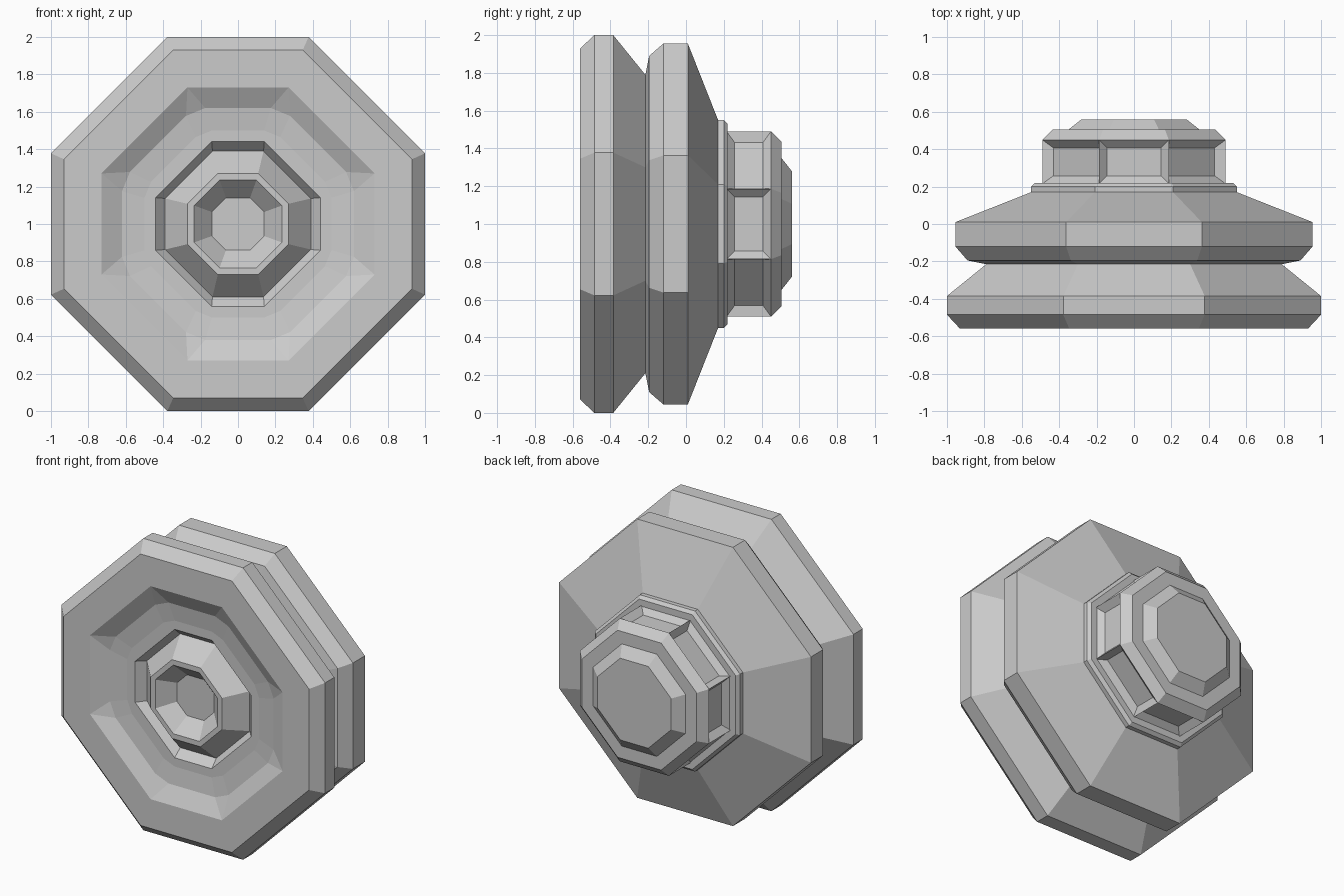
import bpy, bmesh

if "Cube" in bpy.data.objects:
    bpy.data.objects.remove(bpy.data.objects["Cube"])

grey = bpy.data.materials.new("plain grey")
grey.diffuse_color = (0.6, 0.6, 0.6, 1)
grey.use_nodes = True
grey.node_tree.nodes["Principled BSDF"].inputs["Base Color"].default_value = grey.diffuse_color


def ring(bm, y, r, k=0.38, cut=0.0):
    """Octagon of apothem r; k is half-side / apothem, cut trims the corners."""
    h = r * k
    corners = [(r, -h), (r, h), (h, r), (-h, r), (-r, h), (-r, -h), (-h, -r), (h, -r)]
    verts = []
    for i, (x, z) in enumerate(corners):
        for nx, nz in (corners[i - 1], corners[(i + 1) % 8]):
            d = ((nx - x) ** 2 + (nz - z) ** 2) ** 0.5
            verts.append(bm.verts.new((x + (nx - x) * cut / d, y, 1 + z + (nz - z) * cut / d)))
    return verts


def part(name, profile, front=False, back=False, panels=None):
    """Octagonal shell through rings running from front centre, outward, to the back."""
    bm = bmesh.new()
    rings = [ring(bm, *p) for p in profile]
    for a, b in zip(rings, rings[1:]):
        for i in range(16):
            j = (i + 1) % 16
            bm.faces.new((a[i], b[i], b[j], a[j]))
    if front:
        bm.faces.new(rings[0])
    if back:
        bm.faces.new(rings[-1][::-1])
    bmesh.ops.remove_doubles(bm, verts=bm.verts, dist=0.0005)
    # Recessed panels in the side faces lying between two depths
    if panels:
        lo, hi = panels
        bm.normal_update()
        faces = [f for f in bm.faces
                 if abs(f.normal.y) < 0.1 and lo < f.calc_center_median().y < hi]
        bmesh.ops.inset_individual(bm, faces=faces, thickness=0.06, depth=-0.04)
    me = bpy.data.meshes.new(name)
    bm.to_mesh(me)
    bm.free()
    me.materials.append(grey)
    bpy.context.collection.objects.link(bpy.data.objects.new(name, me))


# Central boss with a sunken flat middle
part("front_boss", [(-0.46, 0.14, 0.46), (-0.56, 0.235, 0.42), (-0.56, 0.27, 0.4),
                    (-0.43, 0.39, 0.35)], front=True)
# Shallow dish around the boss, with softened corners
part("front_dish", [(-0.43, 0.39, 0.35), (-0.485, 0.44, 0.32), (-0.485, 0.50, 0.38, 0.05),
                    (-0.50, 0.62, 0.38, 0.06), (-0.56, 0.73, 0.37)])
# Front rim tapering back to the groove
part("front_rim", [(-0.56, 0.73, 0.37), (-0.56, 0.93, 0.372), (-0.485, 1.0, 0.378),
                   (-0.385, 1.0, 0.378), (-0.215, 0.79, 0.38)])
# Rear flange with its long taper
part("rear_flange", [(-0.215, 0.79, 0.38), (-0.195, 0.89), (-0.12, 0.955), (0.01, 0.955),
                     (0.17, 0.55)])
# Thin collar under the hub
part("collar", [(0.165, 0.55), (0.20, 0.55), (0.22, 0.53), (0.22, 0.48)])
# Hub with recessed side panels
part("rear_hub", [(0.215, 0.49), (0.45, 0.49), (0.505, 0.435), (0.505, 0.35)],
     panels=(0.2, 0.46))
# Bevelled end cap
part("end_cap", [(0.505, 0.35), (0.56, 0.28)], back=True)
